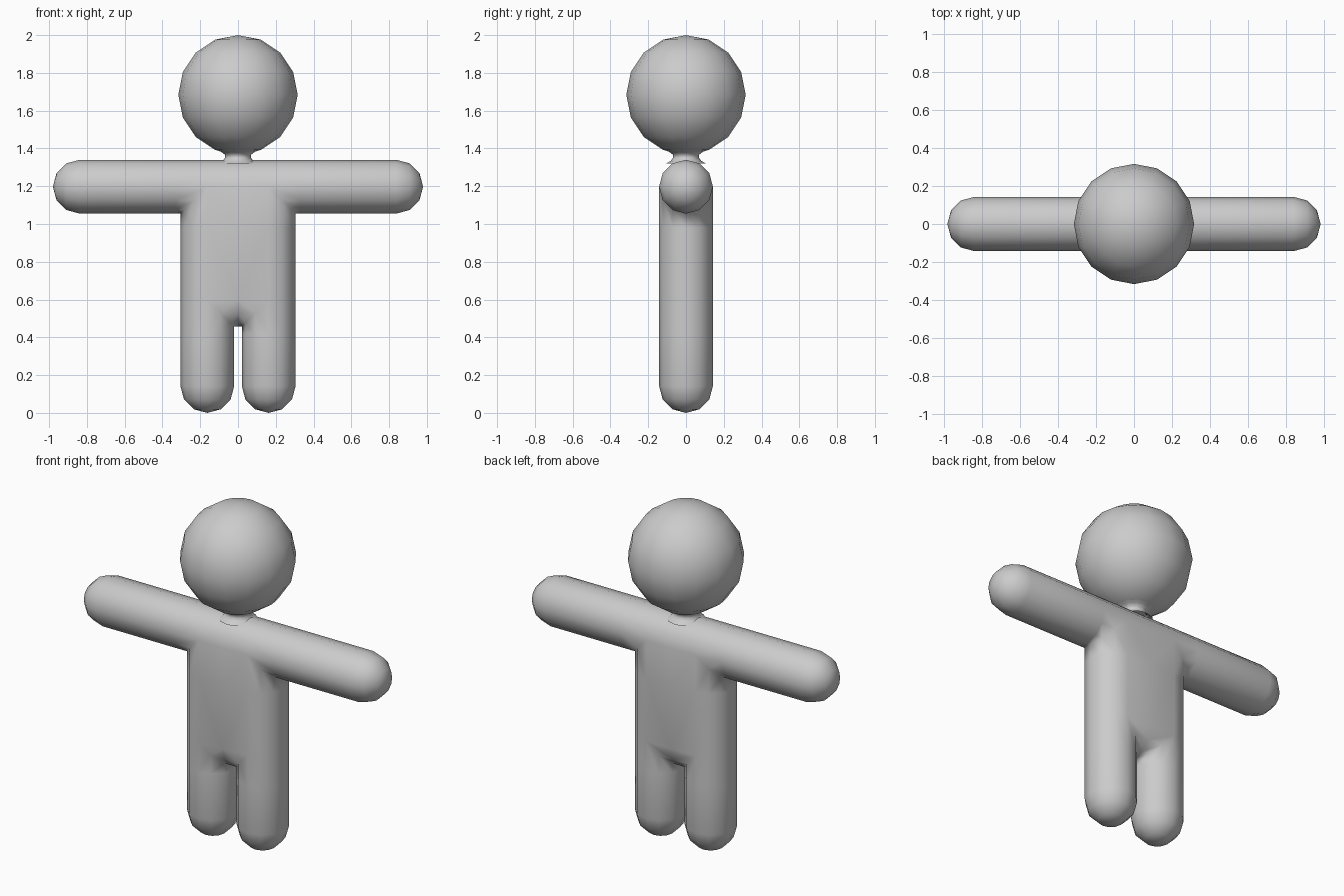
import bpy, bmesh, math
from mathutils import Vector

if "Cube" in bpy.data.objects:
    bpy.data.objects.remove(bpy.data.objects["Cube"])

R = 0.1425                      # limb radius
ARM_Z, ARM_END = 1.1975, 0.8375  # arm axis height, centre of hand cap
LEG_X, HIP_Z = 0.1625, 0.60     # leg axis, pelvis axis height
STEP = math.radians(30)

grey = bpy.data.materials.new("grey")
grey.diffuse_color = (0.6, 0.6, 0.6, 1)
grey.use_nodes = True
grey.node_tree.nodes["Principled BSDF"].inputs["Base Color"].default_value = grey.diffuse_color


def finish(name, bm):
    bmesh.ops.remove_doubles(bm, verts=bm.verts, dist=0.0005)
    bmesh.ops.recalc_face_normals(bm, faces=bm.faces)
    for f in bm.faces:
        f.smooth = True
    mesh = bpy.data.meshes.new(name)
    bm.to_mesh(mesh)
    bm.free()
    mesh.materials.append(grey)
    obj = bpy.data.objects.new(name, mesh)
    bpy.context.collection.objects.link(obj)
    return obj


def strip(bm, col_a, col_b):
    """Quads between two columns of points; a shared end point gives a triangle."""
    for i in range(len(col_a) - 1):
        pts = []
        for p in (col_a[i], col_a[i + 1], col_b[i + 1], col_b[i]):
            p = Vector(p)
            if all((p - q).length > 0.0005 for q in pts):
                pts.append(p)
        if len(pts) > 2:
            bm.faces.new([bm.verts.new(p) for p in pts])


CAP = [(math.sin(i * STEP), math.cos(i * STEP)) for i in range(4)]


def arm_column(a, upper):
    c, s = R * math.cos(a), R * math.sin(a)
    start = [0, LEG_X] if upper else [LEG_X - s]   # underside mitres into the side
    col = [(x, c, ARM_Z + s) for x in start + [0.33]]
    return col + [(ARM_END + R * d, c * k, ARM_Z + s * k) for d, k in CAP]


def leg_column(a, outer):
    u, v = R * math.cos(a), R * math.sin(a)
    top = [ARM_Z - u, 0.98, HIP_Z] if outer else [HIP_Z + u]
    col = [(LEG_X + u, v, z) for z in top + [0.42]]
    return col + [(LEG_X + u * k, v * k, R - R * d) for d, k in CAP]


def pelvis_column(a):
    c, s = R * math.cos(a), R * math.sin(a)
    return [(0, c, HIP_Z + s), (LEG_X + s, c, HIP_Z + s)]


# Body: right half of arm, leg, pelvis and torso panels, then mirrored
bm = bmesh.new()
for i in range(12):
    a, b = i * STEP, (i + 1) * STEP
    strip(bm, arm_column(a, i < 6), arm_column(b, i < 6))
    outer = i < 3 or i >= 9
    strip(bm, leg_column(a, outer), leg_column(b, outer))
    if i >= 6:
        strip(bm, pelvis_column(a), pelvis_column(b))
for y in (-R, R):
    strip(bm, *[[(x, y, z) for z in (HIP_Z, 0.98, ARM_Z)] for x in (0, LEG_X)])
half = bmesh.ops.duplicate(bm, geom=bm.verts[:] + bm.edges[:] + bm.faces[:])
for v in half["geom"]:
    if isinstance(v, bmesh.types.BMVert):
        v.co.x *= -1
finish("body", bm)

# Neck: flared at both ends
bm = bmesh.new()
profile = [(0.105, 1.32), (0.08, 1.335), (0.069, 1.35), (0.07, 1.368), (0.09, 1.382), (0.125, 1.397)]
cols = [[(r * math.cos(i * STEP), r * math.sin(i * STEP), z) for r, z in profile] for i in range(12)]
for i in range(12):
    strip(bm, cols[i], cols[(i + 1) % 12])
finish("neck", bm)

# Head
bm = bmesh.new()
bmesh.ops.create_uvsphere(bm, u_segments=16, v_segments=8, radius=0.316)
bmesh.ops.translate(bm, verts=bm.verts, vec=(0, 0, 1.684))
finish("head", bm)
